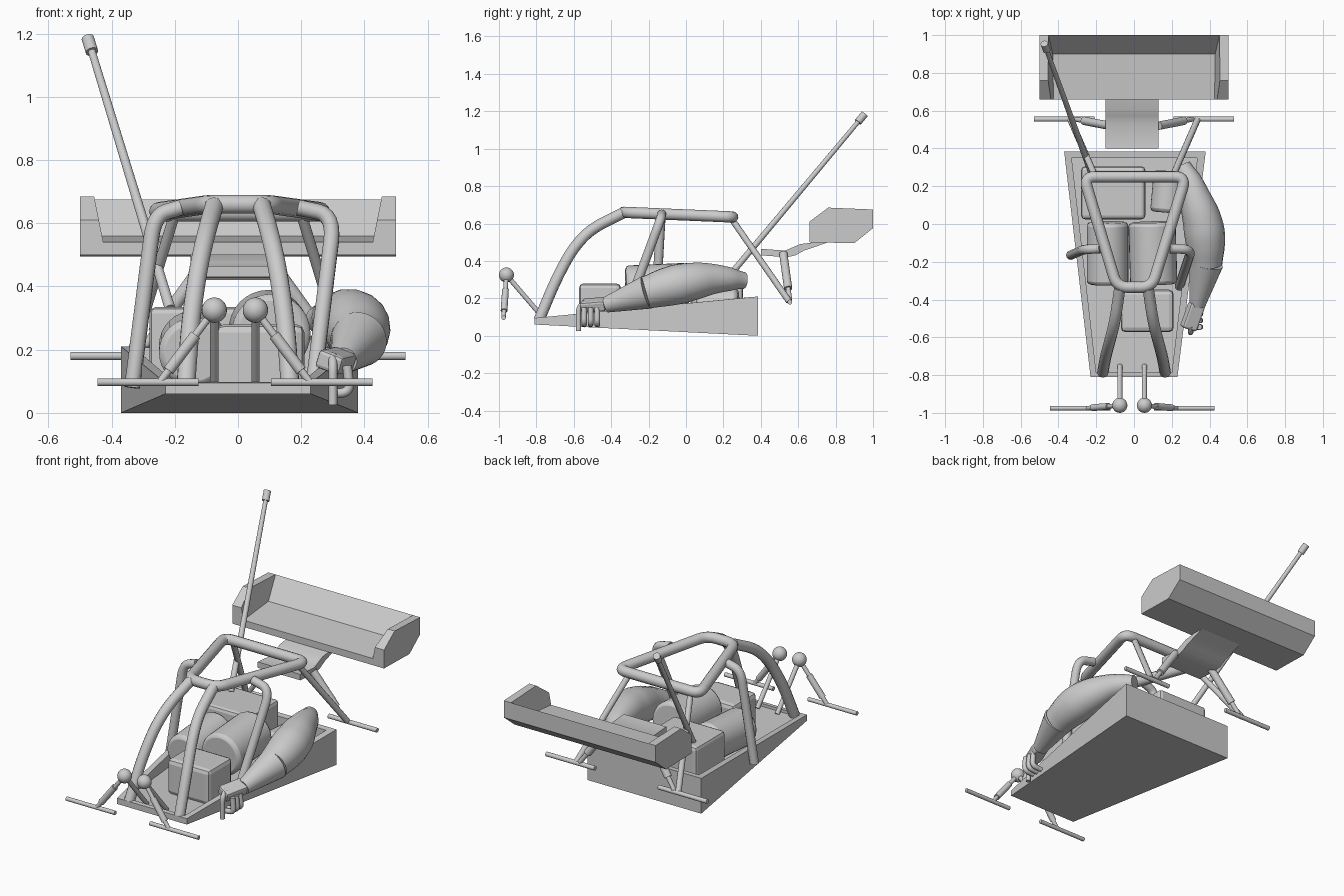
import bpy, bmesh
from math import radians
from mathutils import Vector, Matrix

if "Cube" in bpy.data.objects:
    bpy.data.objects.remove(bpy.data.objects["Cube"])


def add_mesh(name, bm, smooth=False, bevel=0.0, segs=2):
    bmesh.ops.recalc_face_normals(bm, faces=bm.faces)
    me = bpy.data.meshes.new(name)
    bm.to_mesh(me)
    bm.free()
    ob = bpy.data.objects.new(name, me)
    bpy.context.collection.objects.link(ob)
    if bevel:
        m = ob.modifiers.new("edge", 'BEVEL')
        m.width, m.segments = bevel, segs
    if smooth:
        bpy.context.view_layer.objects.active = ob
        ob.select_set(True)
        bpy.ops.object.shade_smooth_by_angle(angle=radians(35))
        ob.select_set(False)
    return ob


def box(name, loc, size, rot=(0, 0, 0), bevel=0.012):
    bm = bmesh.new()
    bmesh.ops.create_cube(bm, size=1)
    bmesh.ops.scale(bm, vec=size, verts=bm.verts)
    ob = add_mesh(name, bm, bevel=bevel)
    ob.location, ob.rotation_euler = loc, [radians(a) for a in rot]
    return ob


def rod(name, a, b, r1, r2=None, bevel=0.0, segs=20):
    a, b = Vector(a), Vector(b)
    d = b - a
    bm = bmesh.new()
    mat = Matrix.Translation((a + b) / 2) @ d.to_track_quat('Z', 'Y').to_matrix().to_4x4()
    bmesh.ops.create_cone(bm, cap_ends=True, segments=segs, radius1=r1,
                          radius2=r1 if r2 is None else r2, depth=d.length, matrix=mat)
    ob = add_mesh(name, bm, True, bevel)
    if bevel:
        ob.modifiers["edge"].limit_method = 'ANGLE'
        ob.modifiers["edge"].angle_limit = radians(40)
    return ob


def ball(name, loc, r):
    bm = bmesh.new()
    bmesh.ops.create_uvsphere(bm, u_segments=24, v_segments=14, radius=r,
                              matrix=Matrix.Translation(loc))
    return add_mesh(name, bm, True)


def tube(name, pts, r, corner=0.06, cyclic=False):
    """Bent pipe: straight runs with rounded corners."""
    P = [Vector(p) for p in pts]
    n, out = len(P), []
    for i, p in enumerate(P):
        if not cyclic and i in (0, n - 1):
            out.append(p)
            continue
        u, v = P[i - 1] - p, P[(i + 1) % n] - p
        a = p + u.normalized() * min(corner, u.length * 0.45)
        b = p + v.normalized() * min(corner, v.length * 0.45)
        for k in range(7):
            t = k / 6
            out.append(a * (1 - t) ** 2 + p * 2 * t * (1 - t) + b * t * t)
    cu = bpy.data.curves.new(name, 'CURVE')
    cu.dimensions, cu.bevel_depth, cu.bevel_resolution, cu.use_fill_caps = '3D', r, 4, True
    sp = cu.splines.new('POLY')
    sp.points.add(len(out) - 1)
    for q, p in zip(sp.points, out):
        q.co = (*p, 1)
    sp.use_cyclic_u = cyclic
    ob = bpy.data.objects.new(name, cu)
    bpy.context.collection.objects.link(ob)


def swell(name, rows):
    """Smooth limb through (x, y, z, radius) rows."""
    cu = bpy.data.curves.new(name, 'CURVE')
    cu.dimensions, cu.bevel_depth, cu.bevel_resolution, cu.use_fill_caps = '3D', 1, 7, True
    sp = cu.splines.new('BEZIER')
    sp.bezier_points.add(len(rows) - 1)
    sp.resolution_u, sp.radius_interpolation = 6, 'CARDINAL'
    for q, w in zip(sp.bezier_points, rows):
        q.co, q.radius = w[:3], w[3]
        q.handle_left_type = q.handle_right_type = 'AUTO'
    ob = bpy.data.objects.new(name, cu)
    bpy.context.collection.objects.link(ob)


def extrude_yz(name, prof, x0, x1, smooth=False, inset=None):
    """Side profile extruded across x; inset(z) shifts the x1 side for sloped walls."""
    bm = bmesh.new()
    A = [bm.verts.new((x0, y, z)) for y, z in prof]
    B = [bm.verts.new((x1 + (inset(z) if inset else 0), y, z)) for y, z in prof]
    bm.faces.new(A)
    bm.faces.new(B[::-1])
    for i in range(len(prof)):
        j = (i + 1) % len(prof)
        bm.faces.new((A[i], B[i], B[j], A[j]))
    return add_mesh(name, bm, smooth)


# Chassis tub: open tapered tray
bm = bmesh.new()
rings = [[(-.23, -.81, .06), (.23, -.81, .06), (.38, .385, 0), (-.37, .385, 0)],
         [(-.23, -.81, .095), (.23, -.81, .095), (.38, .385, .21), (-.37, .385, .21)],
         [(-.20, -.785, .097), (.20, -.785, .097), (.335, .35, .207), (-.33, .35, .207)],
         [(-.20, -.785, .08), (.20, -.785, .08), (.335, .35, .06), (-.33, .35, .06)]]
V = [[bm.verts.new(c) for c in r] for r in rings]
bm.faces.new(V[0])
bm.faces.new(V[3])
for a, b in zip(V, V[1:]):
    for i in range(4):
        j = (i + 1) % 4
        bm.faces.new((a[i], a[j], b[j], b[i]))
add_mesh("chassis_tub", bm)

# Roll cage
tube("cage_top_loop", [(-.265, .25, .635), (.275, .25, .635), (.095, -.335, .66), (-.09, -.335, .66)],
     .03, .06, True)
for s in (-1, 1):
    side = "left" if s < 0 else "right"
    tube("cage_front_" + side, [(.165 * s, -.785, .085), (.15 * s, -.7, .29), (.125 * s, -.61, .46),
         (.1 * s, -.51, .57), (.075 * s, -.34, .655)], .03, .09)
    tube("cage_rear_strut_" + side, [(.2 * s, .24, .63), (.335 * s, .55, .185)], .017)
tube("cage_side_left", [(-.18, -.13, .65), (-.265, -.135, .625), (-.335, -.165, .08)], .025, .07)
tube("cage_side_right", [(.19, -.13, .65), (.305, -.135, .625), (.24, -.33, .1)], .025, .09)

# Suspension and axle stubs
for s in (-1, 1):
    side = "left" if s < 0 else "right"
    o = -.01
    top, foot = Vector((.065 * s + o, -.96, .325)), Vector((.235 * s + o, -.975, .1))
    ball("front_joint_" + side, top, .04)
    rod("front_shock_body_" + side, top.lerp(foot, .35), top.lerp(foot, .85), .018)
    rod("front_shock_rod_" + side, top, foot, .012)
    rod("front_axle_" + side, (.115 * s + o, -.975, .097), (.435 * s + o, -.975, .097), .012)
    rod("front_link_" + side, top, (.065 * s + o, -.75, .08), .013)
    top, foot = Vector((.13 * s, .52, .44)), Vector((.31 * s, .555, .19))
    rod("rear_shock_body_" + side, top, top.lerp(foot, .75), .022)
    rod("rear_shock_rod_" + side, top, foot, .013)
    rod("rear_axle_" + side, (.21 * s, .555, .18), (.53 * s, .555, .18), .013)

# Rear wing with end plates and bracket
extrude_yz("wing_blade", [(.66, .5), (.9, .495), (1, .575), (1, .675), (.9, .56), (.66, .54)], -.49, .49)
plate = [(.66, .5), (.9, .495), (1, .575), (1, .675), (.76, .685), (.66, .61)]
for s in (-1, 1):
    extrude_yz("wing_end_plate", plate, .5 * s, .455 * s, inset=lambda z: -s * .2 * (.685 - z))
extrude_yz("wing_bracket", [(.4, .465), (.53, .455), (.575, .475), (.61, .49), (.69, .5), (.76, .52),
           (.76, .5), (.69, .475), (.63, .455), (.585, .43), (.54, .42), (.4, .43)], -.15, .13, True)

# Antenna
a, b = Vector((-.215, .24, .33)), Vector((-.475, .955, 1.185))
rod("antenna", a, b, .017, .012)
rod("antenna_tip", a.lerp(b, .95), b, .02)

# Driver's arm hanging outside, with cuff and hand
swell("arm", [(.255, .31, .295, .045), (.29, .24, .302, .062), (.33, .12, .302, .087),
              (.365, 0, .284, .105), (.378, -.1, .262, .104), (.38, -.215, .23, .088)])
rod("arm_cuff", (.382, -.21, .232), (.335, -.43, .165), .09, .042, segs=32)
box("hand", (.31, -.49, .165), (.085, .14, .06), (5, 20, -18))
tube("index_finger", [(.3, -.54, .18), (.3, -.575, .15), (.3, -.575, .025)], .014, .03)
for i in range(3):
    y = -.545 + i * .035
    tube("curled_finger", [(.345, y, .15), (.355, y, .065), (.29, y, .06)], .015, .03)

# Machinery inside the tub
box("rear_box", (-.11, .165, .2), (.34, .28, .27), bevel=.02)
box("front_box", (.07, -.46, .175), (.28, .225, .21), bevel=.025)
rod("motor", (.105, -.32, .25), (.095, .01, .265), .125, bevel=.02, segs=32)
rod("left_motor", (-.14, -.32, .19), (-.14, .01, .215), .11, bevel=.02, segs=32)
rod("right_canister", (.17, .06, .17), (.19, .28, .17), .085, bevel=.02, segs=32)
